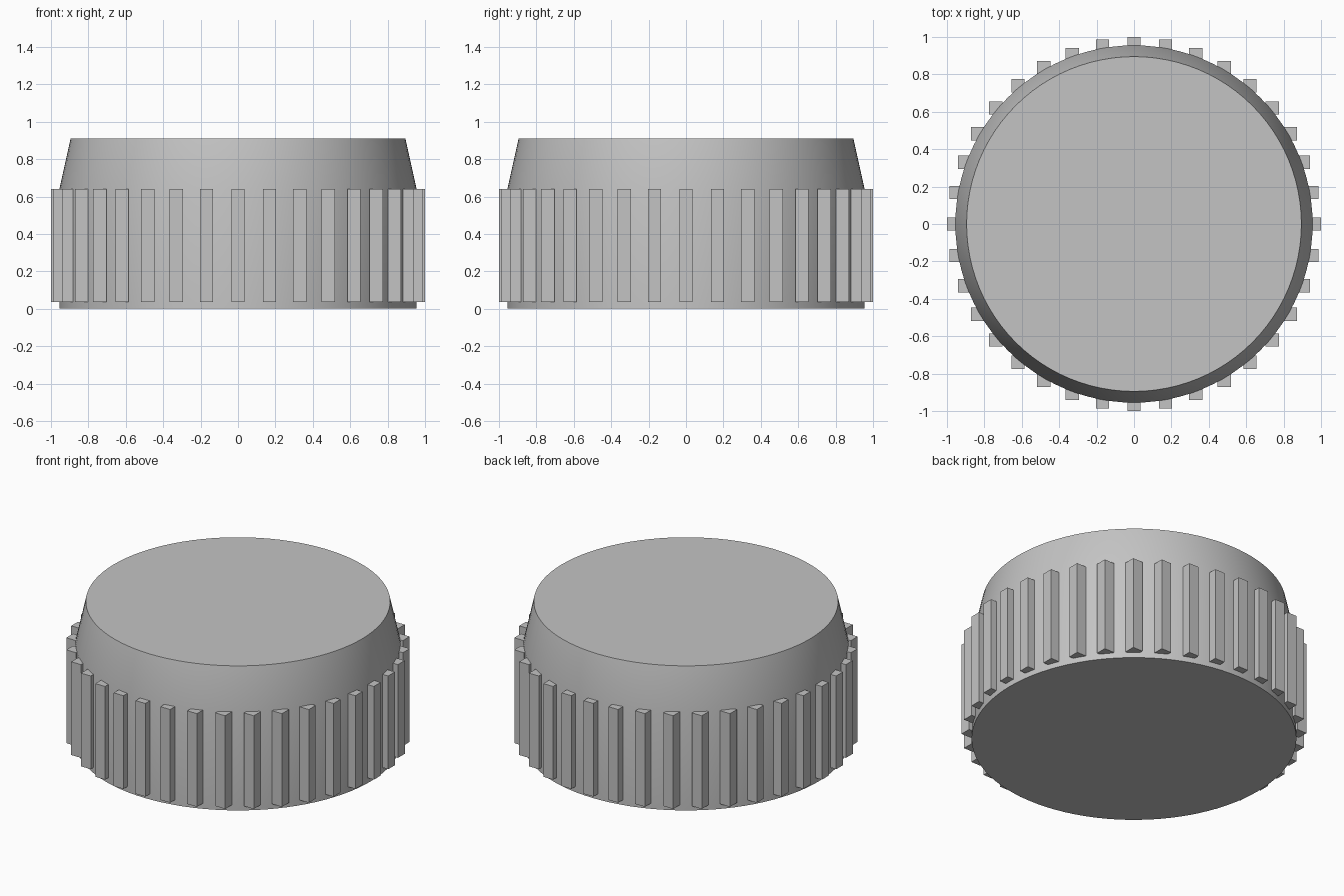
import bpy
import bmesh
import math
from mathutils import Matrix

old = bpy.data.objects.get("Cube")
if old:
    bpy.data.objects.remove(old, do_unlink=True)

# Single grey material
grey = bpy.data.materials.new("light grey")
grey.use_nodes = True
colour = (0.55, 0.55, 0.55, 1)
grey.diffuse_color = colour
grey.node_tree.nodes["Principled BSDF"].inputs["Base Color"].default_value = colour


def add_object(name, bm):
    bmesh.ops.recalc_face_normals(bm, faces=bm.faces)
    mesh = bpy.data.meshes.new(name)
    bm.to_mesh(mesh)
    bm.free()
    mesh.materials.append(grey)
    obj = bpy.data.objects.new(name, mesh)
    bpy.context.collection.objects.link(obj)
    return obj


# Cap body: straight skirt with a tapered shoulder, closed by flat discs
SEGMENTS = 96
PROFILE = [(0.955, 0), (0.955, 0.64), (0.895, 0.91)]
bm = bmesh.new()
rings = []
for radius, z in PROFILE:
    ring = []
    for i in range(SEGMENTS):
        a = math.tau * i / SEGMENTS
        ring.append(bm.verts.new((radius * math.cos(a), radius * math.sin(a), z)))
    rings.append(ring)
for low, high in zip(rings, rings[1:]):
    for i in range(SEGMENTS):
        j = (i + 1) % SEGMENTS
        bm.faces.new((low[i], low[j], high[j], high[i]))
bm.faces.new(rings[0])
bm.faces.new(rings[-1])
body = add_object("cap_body", bm)
bpy.ops.object.select_all(action="DESELECT")
body.select_set(True)
bpy.context.view_layer.objects.active = body
bpy.ops.object.shade_smooth_by_angle(angle=math.radians(30))

# Grip ribs: square bars around the skirt, all kept parallel to the axes
RIBS, WIDTH, BOTTOM, TOP = 36, 0.07, 0.035, 0.64
bm = bmesh.new()
size = Matrix.Diagonal((WIDTH, WIDTH, TOP - BOTTOM, 1))
for i in range(RIBS):
    a = math.tau * i / RIBS
    r = 1 - WIDTH / 2
    place = Matrix.Translation((r * math.cos(a), r * math.sin(a), (TOP + BOTTOM) / 2))
    bmesh.ops.create_cube(bm, size=1, matrix=place @ size)
add_object("grip_ribs", bm)
